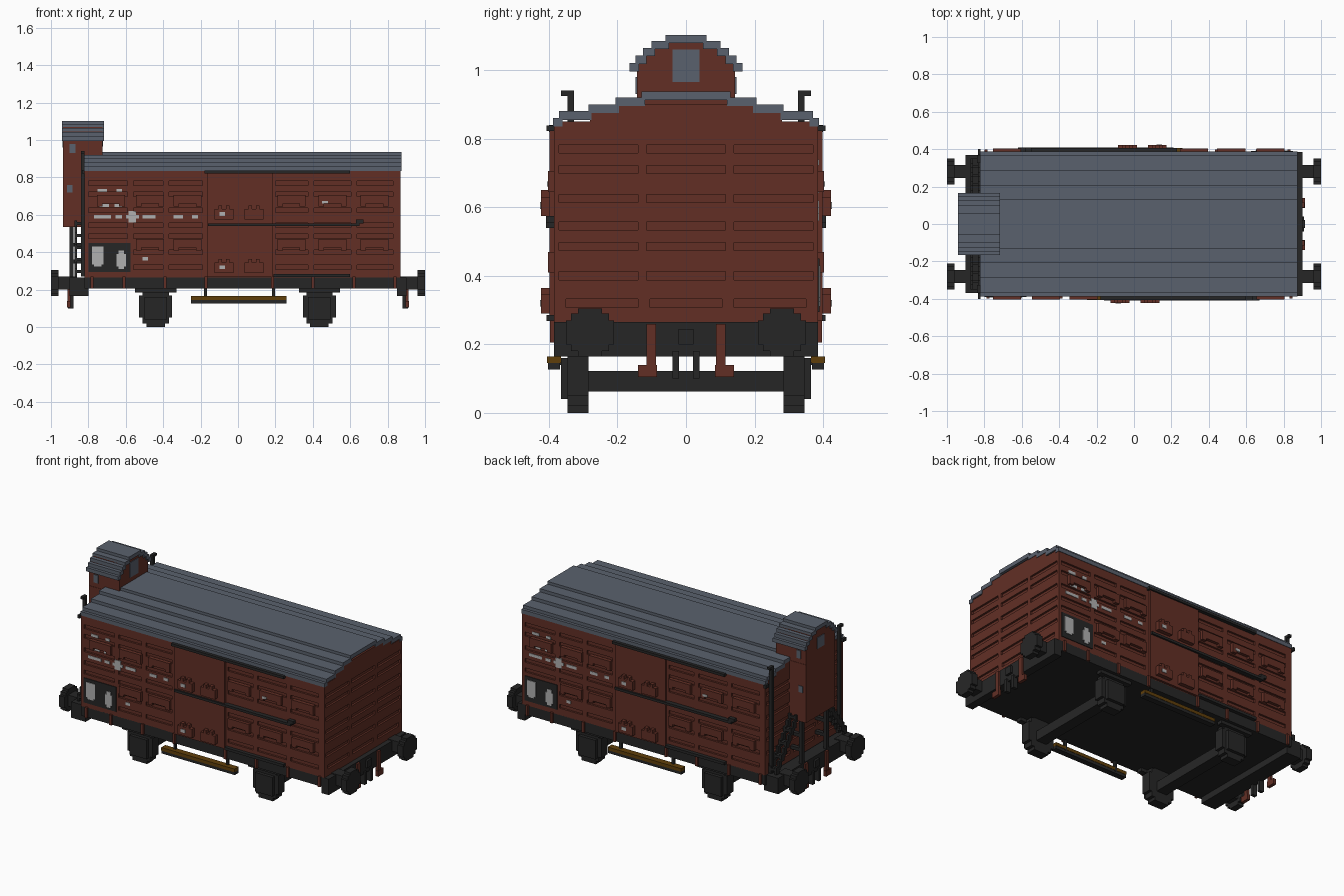
import bpy
import bmesh
from mathutils import Vector

cube = bpy.data.objects.get("Cube")
if cube:
    bpy.data.objects.remove(cube, do_unlink=True)


def material(name, hex_code):
    # sRGB hex to a linear flat colour
    srgb = [int(hex_code[i:i + 2], 16) / 255 for i in (0, 2, 4)]
    colour = [((c + 0.055) / 1.055) ** 2.4 for c in srgb] + [1]
    mat = bpy.data.materials.new(name)
    mat.use_nodes = True
    mat.diffuse_color = colour
    shader = next(n for n in mat.node_tree.nodes if n.type == "BSDF_PRINCIPLED")
    shader.inputs["Base Color"].default_value = colour
    shader.inputs["Roughness"].default_value = 0.9
    return mat


brown = material("red_brown", "622f25")
grey = material("roof_grey", "5a616d")
black = material("iron_black", "262626")
white = material("marking_white", "b0b0b0")
gold = material("wood_gold", "603f0a")

LEFT, RIGHT, HALF = -0.82, 0.87, 0.385     # body limits
MID = (LEFT + RIGHT) / 2


def boxes(name, mat, items):
    """One object from boxes given as (x0, x1, y0, y1, z0, z1)."""
    bm = bmesh.new()
    for x0, x1, y0, y1, z0, z1 in items:
        low, high = Vector((x0, y0, z0)), Vector((x1, y1, z1))
        verts = bmesh.ops.create_cube(bm, size=1)["verts"]
        for v in verts:
            v.co = Vector((low + high) / 2) + v.co * (high - low)
    mesh = bpy.data.meshes.new(name)
    bm.normal_update()
    bm.to_mesh(mesh)
    bm.free()
    mesh.materials.append(mat)
    obj = bpy.data.objects.new(name, mesh)
    bpy.context.collection.objects.link(obj)
    return obj


def mirror_y(items):
    return items + [(a, b, -d, -c, e, f) for a, b, c, d, e, f in items]


def both_sides(items):
    # the far side is the near side turned half a turn
    return items + [(2 * MID - b, 2 * MID - a, -d, -c, e, f) for a, b, c, d, e, f in items]


def side(name, mat, rects, depth, base=HALF):
    """Plates on both long sides, rects as (x0, x1, z0, z1)."""
    return boxes(name, mat, both_sides(
        [(a, b, -base - depth, -base + 0.005, c, d) for a, b, c, d in rects]))


def extrude_steps(name, mat, x0, x1, base, steps):
    """Solid with a stepped gable: steps are (half width, top)."""
    outline = []
    low = base
    for half, top in steps:
        outline += [(half, low), (half, top)]
        low = top
    outline += [(-y, z) for y, z in reversed(outline)]
    bm = bmesh.new()
    face = bm.faces.new([bm.verts.new((x0, y, z)) for y, z in outline])
    new = bmesh.ops.extrude_face_region(bm, geom=[face])["geom"]
    for v in new:
        if isinstance(v, bmesh.types.BMVert):
            v.co.x = x1
    bmesh.ops.recalc_face_normals(bm, faces=bm.faces)
    mesh = bpy.data.meshes.new(name)
    bm.to_mesh(mesh)
    bm.free()
    mesh.materials.append(mat)
    obj = bpy.data.objects.new(name, mesh)
    bpy.context.collection.objects.link(obj)
    return obj


def stepped_roof(name, x0, x1, steps, thick):
    items = []
    for (half, top), inner in zip(steps, [s[0] for s in steps[1:]] + [0]):
        items += mirror_y([(x0, x1, max(inner - 0.01, 0), half, top - thick, top)])
    return boxes(name, grey, items)


# Body with grooves between the planks
body = extrude_steps("wagon_body", brown, LEFT, RIGHT, 0.265,
                     [(HALF, 0.85), (0.28, 0.875), (0.2, 0.9)])
rows = [0.77, 0.71, 0.625, 0.545, 0.485, 0.4, 0.32]
bays = [(-0.8, -0.59), (-0.56, -0.4), (-0.37, -0.19),
        (0.2, 0.375), (0.405, 0.605), (0.635, 0.83)]
cuts = []
for z in rows:
    z0, z1 = z - 0.012, z + 0.012
    cuts += both_sides([(a, b, -0.5, 0.012 - HALF, z0, z1) for a, b in bays])
    shrink = 0.02 if z == rows[-1] else 0
    for y in (-0.255, 0, 0.255):
        half = 0.115 - shrink / 2
        mid = y * (1 - shrink * 2)
        cuts.append((RIGHT - 0.012, 1, mid - half, mid + half, z0, z1))
        cuts.append((-1, LEFT + 0.012, mid - half, mid + half, z0, z1))
cutter = boxes("groove_cutter", brown, cuts)
cutter.hide_render = True
mod = body.modifiers.new("grooves", "BOOLEAN")
mod.operation, mod.solver, mod.object = "DIFFERENCE", "EXACT", cutter
mod.use_self = True
bpy.context.view_layer.objects.active = body
bpy.ops.object.modifier_apply(modifier=mod.name)
bpy.data.objects.remove(cutter, do_unlink=True)

# Stepped roof
stepped_roof("main_roof", LEFT - 0.003, RIGHT + 0.003,
             [(0.388, 0.86), (0.37, 0.88), (0.285, 0.9), (0.205, 0.92), (0.13, 0.937)], 0.025)

# Sliding doors, rails and the latch bar
side("sliding_door", brown, [(-0.165, 0.185, 0.27, 0.83)], 0.013)
side("door_rail", black, [(-0.18, 0.6, 0.822, 0.838), (0.19, 0.6, 0.268, 0.285)], 0.022)
side("latch_bar", black, [(-0.16, 0.65, 0.54, 0.555), (0.63, 0.67, 0.555, 0.575)], 0.024)
blocks = []
for z in (0.575, 0.29):
    for x in (-0.075, 0.085):
        blocks += [(x - 0.05, x + 0.05, z, z + 0.055),
                   (x - 0.03, x - 0.01, z, z + 0.075), (x + 0.01, x + 0.03, z, z + 0.075)]
side("door_bracket", brown, blocks, 0.038)

# Raised ventilation flaps with small feet
flaps = []
for x in (-0.68, -0.47, -0.27, 0.285, 0.505, 0.73):
    for z in (0.645, 0.41):
        if x == -0.68 and z < 0.5:
            continue
        flaps.append((x - 0.075, x + 0.075, z + 0.015, z + 0.06))
        flaps += [(x + s - 0.015, x + s + 0.015, z, z + 0.015) for s in (-0.06, 0.06)]
side("vent_flap", brown, flaps, 0.018)

# Painted markings
side("dark_panel", black, [(-0.8, -0.575, 0.295, 0.45)], 0.004)
side("panel_marks", white, [(-0.78, -0.72, 0.335, 0.43), (-0.77, -0.73, 0.325, 0.335),
                            (-0.65, -0.6, 0.325, 0.39), (-0.64, -0.61, 0.31, 0.41)], 0.008)
marks = []
for z, spans in ((0.73, [(-0.75, -0.7), (-0.65, -0.62)]),
                 (0.69, [(-0.75, -0.72), (-0.7, -0.62)]),
                 (0.65, [(-0.74, -0.69), (-0.66, -0.62)]),
                 (0.59, [(-0.77, -0.68), (-0.655, -0.62), (-0.6, -0.53), (-0.51, -0.44),
                         (-0.345, -0.295), (-0.245, -0.215)]),
                 (0.365, [(-0.51, -0.48)])):
    marks += [(a, b, z - 0.009, z + 0.009) for a, b in spans]
marks.append((-0.585, -0.545, 0.56, 0.62))
side("side_marks", white, marks, 0.003)
side("flap_mark", white, [(0.45, 0.48, 0.66, 0.675)], 0.003, HALF + 0.018)
side("bracket_marks", white, [(-0.1, -0.07, z, z + 0.02) for z in (0.595, 0.31)], 0.003, HALF + 0.038)

# Underframe, end beams and the cab platform
boxes("underframe", black, [(LEFT, RIGHT, -HALF, HALF, 0.205, 0.268)])
boxes("end_beam", black, [(RIGHT - 0.02, 0.9, -HALF, HALF, 0.165, 0.265),
                          (-0.9, LEFT + 0.02, -0.37, 0.37, 0.165, 0.265)])
side("frame_strap", brown, [(x - 0.008, x + 0.008, 0.205, 0.27)
                            for x in (-0.78, -0.61, -0.39, -0.17, 0.185, 0.4, 0.62, 0.84)], 0.012)

# Buffers, coupling hooks and brake hoses at both ends
buffers, hooks, hoses = [], [], []
for s in (-1, 1):
    def along(a, b):
        return tuple(sorted((s * a, s * b)))
    for y in (-0.28, 0.28):
        for w, h in ((0.07, 0.035), (0.055, 0.055), (0.035, 0.07)):
            buffers.append((*along(0.96, 1), y - w, y + w, 0.235 - h, 0.235 + h))
        buffers.append((*along(0.86, 0.96), y - 0.035, y + 0.035, 0.2, 0.27))
    hooks += mirror_y([(*along(0.88, 0.91), 0.02, 0.04, 0.1, 0.18)])
    hooks.append((*along(0.88, 0.915), -0.022, 0.022, 0.2, 0.245))
    hoses += mirror_y([(*along(0.895, 0.912), 0.088, 0.115, 0.12, 0.26),
                       (*along(0.895, 0.915), 0.085, 0.14, 0.105, 0.14)])
boxes("buffers", black, buffers)
boxes("coupling_hooks", black, hooks)
boxes("brake_hoses", brown, hoses)

# Wheels with axle boxes, springs and axles
wheels, axles = [], []
for x in (-0.44, 0.435):
    for w, z0, z1 in ((0.05, 0, 0.205), (0.07, 0.02, 0.2), (0.088, 0.05, 0.17)):
        wheels += mirror_y([(x - w, x + w, 0.285, 0.345, z0, z1)])
    wheels += mirror_y([(x - 0.06, x + 0.06, 0.34, 0.365, 0.04, 0.16),
                        (x - 0.11, x + 0.11, 0.33, 0.365, 0.185, 0.21)])
    axles.append((x - 0.035, x + 0.035, -0.29, 0.29, 0.062, 0.122))
boxes("wheels", black, wheels)
boxes("axles", black, axles)

# Running boards hung below the doors
boxes("running_board", gold, mirror_y([(-0.25, 0.26, 0.365, 0.405, 0.145, 0.165)]))
boxes("board_bearer", black, mirror_y([(-0.25, 0.26, 0.367, 0.403, 0.127, 0.145)] + [
    (x - 0.008, x + 0.008, 0.365, 0.38, 0.14, 0.21) for x in (-0.175, 0.19)]))

# Brake cab with its own stepped roof
CAB = -0.935
boxes("cab_lower", brown, [(CAB, LEFT, -0.145, 0.145, 0.535, 0.9)])
extrude_steps("cab_upper", brown, CAB, -0.725, 0.85,
              [(0.143, 1.02), (0.125, 1.045), (0.1, 1.07), (0.06, 1.085)])
stepped_roof("cab_roof", CAB - 0.006, -0.717,
             [(0.165, 1.02), (0.147, 1.042), (0.125, 1.065), (0.1, 1.085), (0.06, 1.103)], 0.024)
boxes("cab_windows", grey, [(-0.726, -0.721, -0.04, 0.04, 0.965, 1.06),
                            (CAB - 0.004, CAB, -0.035, 0.035, 0.96, 1.03)]
      + mirror_y([(-0.9, -0.87, 0.142, 0.148, 0.93, 0.98),
                  (-0.915, -0.885, 0.144, 0.149, 0.72, 0.76)]))

# Cab posts, stairs and corner handrails
stairs = [(-0.9, -0.88, 0.11, 0.135, 0.26, 0.54)]
stairs += [(-0.9, LEFT, 0.11, 0.135, z, z + 0.02) for z in (0.34, 0.43)]
for i in range(9):
    y, z = 0.35 - i * 0.024, 0.27 + i * 0.032
    stairs += [(x, x + 0.015, y - 0.03, y, z, z + 0.045) for x in (-0.875, -0.835)]
    if i % 2 == 0:
        stairs.append((-0.875, LEFT, y - 0.04, y, z + 0.02, z + 0.035))
boxes("cab_stairs", black, mirror_y(stairs))
boxes("handrails", black, mirror_y([(-0.84, LEFT, 0.327, 0.345, 0.27, 0.94),
                                    (-0.84, LEFT, 0.327, 0.365, 0.925, 0.94),
                                    (-0.835, LEFT, 0.37, 0.4, 0.82, 0.84)]))
